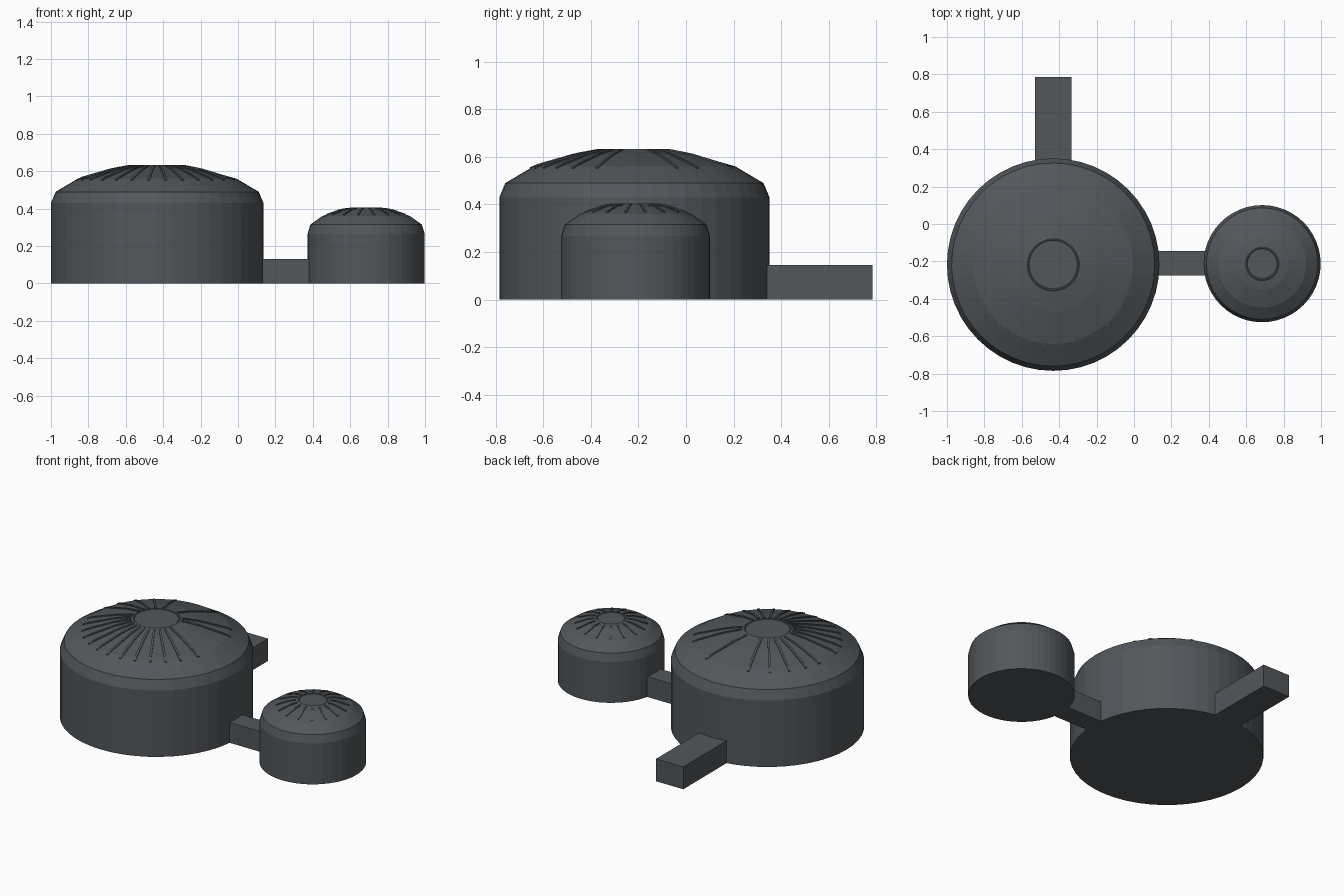
import bpy, bmesh
from math import radians, cos, sin, pi
from mathutils import Vector, Matrix

if "Cube" in bpy.data.objects:
    bpy.data.objects.remove(bpy.data.objects["Cube"])

# One slate grey for everything
slate = bpy.data.materials.new("slate_grey")
slate.use_nodes = True
SLATE = (0.085, 0.095, 0.105, 1)
slate.diffuse_color = SLATE
slate.node_tree.nodes["Principled BSDF"].inputs["Base Color"].default_value = SLATE


def finish(name, bm, location=(0, 0, 0)):
    bmesh.ops.recalc_face_normals(bm, faces=bm.faces)
    mesh = bpy.data.meshes.new(name)
    bm.to_mesh(mesh)
    bm.free()
    mesh.materials.append(slate)
    obj = bpy.data.objects.new(name, mesh)
    obj.location = location
    bpy.context.collection.objects.link(obj)
    return obj


def lathe(name, profile, location, sides=48):
    """Stack of rings from bottom to top, capped at both ends."""
    bm = bmesh.new()
    rings = [[bm.verts.new((r * cos(2 * pi * i / sides), r * sin(2 * pi * i / sides), z))
              for i in range(sides)] for r, z in profile]
    for low, high in zip(rings, rings[1:]):
        for i in range(sides):
            j = (i + 1) % sides
            bm.faces.new((low[i], low[j], high[j], high[i]))
    bm.faces.new(rings[0])
    bm.faces.new(rings[-1])
    return finish(name, bm, location)


def height_at(profile, r):
    for (r0, z0), (r1, z1) in zip(profile, profile[1:]):
        if r1 <= r <= r0 and r0 > r1:
            return z0 + (z1 - z0) * (r0 - r) / (r0 - r1)
    return profile[-1][1]


def ribs(name, profile, location, angles, inner, outer, width, lift):
    """Thin raised strips running down the dome."""
    bm = bmesh.new()
    steps = 8
    for angle in angles:
        turn = Matrix.Rotation(radians(angle), 3, 'Z')
        sections = []
        for k in range(steps + 1):
            r = inner + (outer - inner) * k / steps
            z = height_at(profile, r)
            half = width / 2
            corners = ((-half, -lift), (half, -lift), (half, lift), (-half, lift))
            sections.append([bm.verts.new(turn @ Vector((r, y, z + h))) for y, h in corners])
        for a, b in zip(sections, sections[1:]):
            for i in range(4):
                j = (i + 1) % 4
                bm.faces.new((a[i], a[j], b[j], b[i]))
        bm.faces.new(sections[0])
        bm.faces.new(sections[-1])
    return finish(name, bm, location)


def box(name, low, high):
    low, high = Vector(low), Vector(high)
    bm = bmesh.new()
    bmesh.ops.create_cube(bm, size=1)
    bmesh.ops.scale(bm, vec=high - low, verts=bm.verts)
    return finish(name, bm, (low + high) / 2)


def crown(name, radius, z, location):
    """Flat cap disc with a slightly raised bevelled edge."""
    lathe(name, [(radius + .006, z - .02), (radius + .006, z - .002), (radius, z + .003),
                 (radius - .006, z + .003), (radius - .009, z)], location)


# Large dome
large_at = (-.432, -.217, 0)
large = [(.568, 0), (.568, .43), (.543, .49), (.425, .56), (.25, .61), (.14, .63)]
lathe("large_dome", large, large_at)
crown("large_crown", .138, .631, large_at)
large_angles = [24, 37, 70, 110, 127, 142, 156, 169] + [192 + 12 * i for i in range(12)] + [339]
ribs("large_ribs", large, large_at, large_angles, .15, .44, .013, .006)

# Small dome
small_at = (.685, -.212, 0)
small = [(.313, 0), (.313, .265), (.298, .315), (.235, .36), (.14, .393), (.09, .401)]
lathe("small_dome", small, small_at)
crown("small_crown", .088, .402, small_at)
ribs("small_ribs", small, small_at, [11.25 + 22.5 * i for i in range(16)], .1, .215, .01, .005)

# Connecting passages
box("side_passage", (.1, -.275, 0), (.42, -.145, .132))
box("back_passage", (-.53, .3, 0), (-.335, .785, .145))
